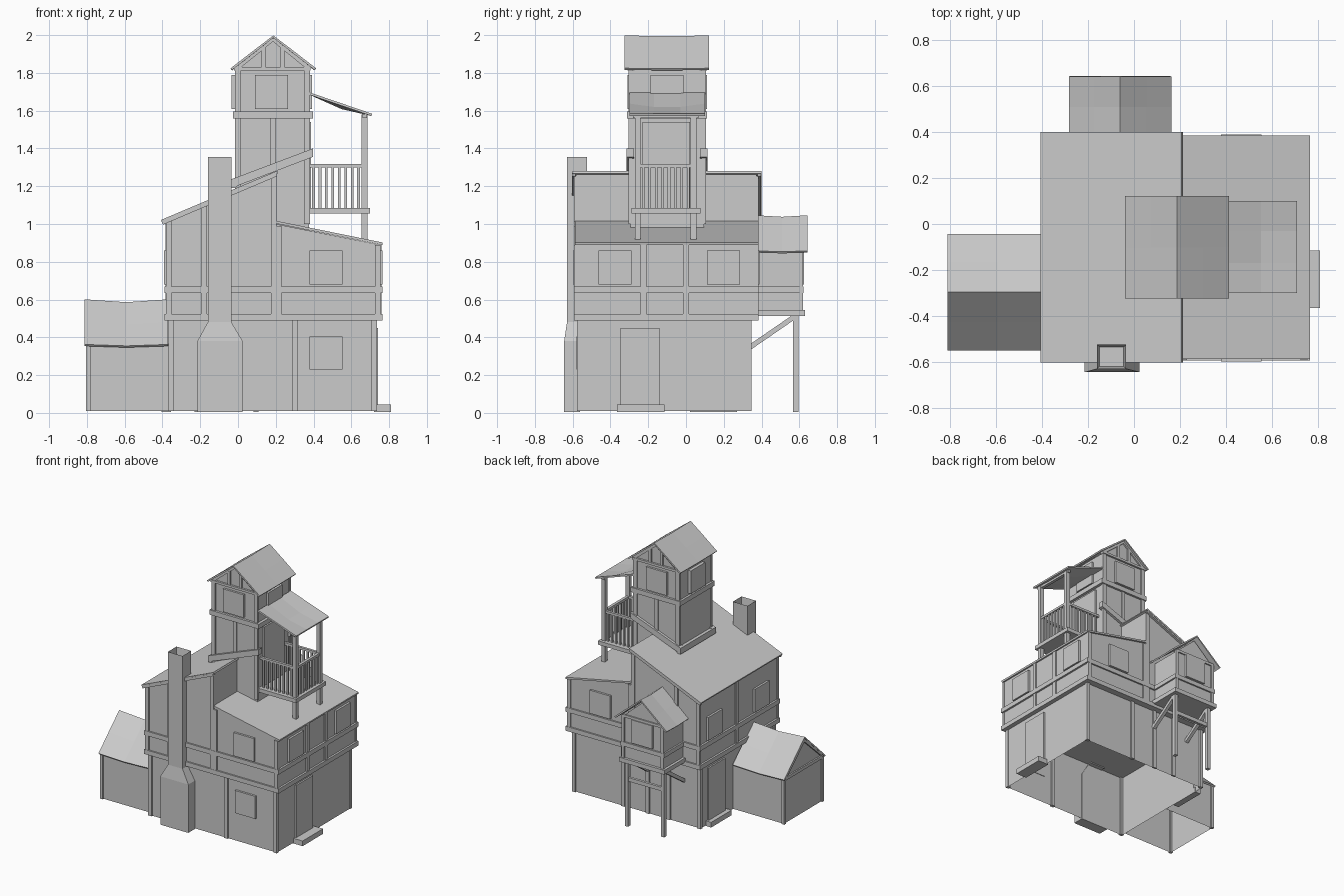
import bpy, bmesh
from mathutils import Vector

if "Cube" in bpy.data.objects:
    bpy.data.objects.remove(bpy.data.objects["Cube"])

mat = bpy.data.materials.new("plain_grey")
mat.diffuse_color = (0.6, 0.6, 0.6, 1)
mat.use_nodes = True
mat.node_tree.nodes["Principled BSDF"].inputs["Base Color"].default_value = mat.diffuse_color


def finish(name, bm):
    bmesh.ops.recalc_face_normals(bm, faces=bm.faces)
    me = bpy.data.meshes.new(name)
    bm.to_mesh(me)
    bm.free()
    me.materials.append(mat)
    ob = bpy.data.objects.new(name, me)
    bpy.context.collection.objects.link(ob)
    return ob


def prism(name, pts, axis, a, b, open_bottom=False):
    """Extrude a 2D profile along axis x (pts=y,z), y (pts=x,z) or z (pts=x,y)."""
    def put(p, t):
        return {'x': (t, p[0], p[1]), 'y': (p[0], t, p[1]), 'z': (p[0], p[1], t)}[axis]
    bm = bmesh.new()
    lo = [bm.verts.new(put(p, a)) for p in pts]
    hi = [bm.verts.new(put(p, b)) for p in pts]
    bm.faces.new(lo)
    bm.faces.new(hi)
    n = len(pts)
    for i in range(n):
        j = (i + 1) % n
        bm.faces.new((lo[i], lo[j], hi[j], hi[i]))
    bmesh.ops.recalc_face_normals(bm, faces=bm.faces)
    if open_bottom:
        bm.normal_update()
        bmesh.ops.delete(bm, geom=[f for f in bm.faces if f.normal.z < -0.9], context='FACES_ONLY')
    return finish(name, bm)


def box(name, x0, x1, y0, y1, z0, z1, open_bottom=False):
    return prism(name, [(x0, y0), (x1, y0), (x1, y1), (x0, y1)], 'z', z0, z1, open_bottom)


def beam(name, p, q, w=0.03):
    """Square timber between two points."""
    p, q = Vector(p), Vector(q)
    bm = bmesh.new()
    bmesh.ops.create_cube(bm, size=1)
    bmesh.ops.scale(bm, vec=(w, w, (q - p).length), verts=bm.verts)
    ob = finish(name, bm)
    ob.location = (p + q) / 2
    ob.rotation_euler = (q - p).to_track_quat('Z', 'Y').to_euler()
    return ob


def sheet(name, rows, t=0.012):
    """Roof skin from rows of points, thickened."""
    bm = bmesh.new()
    vs = [[bm.verts.new(p) for p in r] for r in rows]
    for r0, r1 in zip(vs, vs[1:]):
        for i in range(len(r0) - 1):
            bm.faces.new((r0[i], r0[i + 1], r1[i + 1], r1[i]))
    ob = finish(name, bm)
    m = ob.modifiers.new("thickness", 'SOLIDIFY')
    m.thickness = t
    m.offset = 0
    return ob


def gable(name, along, a, b, c, half, eave, ridge, sag):
    """Slightly sagging gable roof with its ridge along x or y."""
    rows = []
    for t, dz in ((a, 0), ((a + b) / 2, -sag), (b, 0)):
        prof = [(c - half, eave + dz / 2), (c - half / 2, (eave + ridge) / 2 + dz), (c, ridge + dz),
                (c + half / 2, (eave + ridge) / 2 + dz), (c + half, eave + dz / 2)]
        rows.append([(u, t, z) if along == 'y' else (t, u, z) for u, z in prof])
    return sheet(name, rows)


def band(name, x0, x1, y0, y1, z0, z1):
    return box(name, x0, x1, y0, y1, z0, z1)


def plate(name, face, pos, c, z0, z1, w=0.175, t=0.016):
    """Window or door panel standing out of a wall at pos; face is one of -x +x -y +y."""
    s = t if face[0] == '+' else -t
    a, b = sorted((pos - 0.004 * (1 if s > 0 else -1), pos + s))
    if face[1] == 'x':
        return box(name, a, b, c - w / 2, c + w / 2, z0, z1)
    return box(name, c - w / 2, c + w / 2, a, b, z0, z1)


# Ground floor, open underneath
box("ground_floor", -0.36, 0.73, -0.565, 0.335, 0.01, 0.5, True)
for x in (-0.353, 0.3, 0.722):
    for y in (-0.565, 0.335):
        box("ground_post", x - 0.014, x + 0.014, y - 0.012, y + 0.012, 0.01, 0.5)
for x in (-0.09, 0.09):
    box("ground_post_back", x - 0.014, x + 0.014, 0.33, 0.345, 0.01, 0.5)

# Upper floor: tall left half and low right half
Y0, Y1 = -0.582, 0.373
prism("upper_left", [(-0.375, 0.5), (0.2, 0.5), (0.2, 1.262), (-0.375, 1.02)], 'y', Y0, Y1)
prism("upper_right", [(0.2, 0.5), (0.75, 0.5), (0.75, 0.89), (0.2, 1.0)], 'y', Y0, Y1)
for z in (0.488, 0.635):
    band("floor_band", -0.39, 0.765, Y0 - 0.012, Y1 + 0.012, z, z + 0.035)
for y in (Y0, Y1):
    for x, top in ((-0.367, 1.02), (-0.18, 1.1), (0.19, 1.255), (0.215, 0.99), (0.74, 0.89)):
        box("upper_stud", x - 0.015, x + 0.015, y - 0.01, y + 0.01, 0.5, top)
for x, y, top in ((0.75, -0.225, 0.89), (0.75, 0.0, 0.89), (-0.375, -0.08, 1.02)):
    box("upper_side_stud", x - 0.01, x + 0.01, y - 0.016, y + 0.016, 0.5, top)

# Shed roofs
sheet("left_roof", [[(-0.405, y, 1.015), (0.21, y, 1.275)] for y in (-0.602, 0.4)], 0.014)
sheet("right_roof", [[(0.2, y, 1.01), (0.765, y, 0.895)] for y in (-0.588, 0.385)], 0.014)
for y in (-0.594, 0.388):
    beam("left_roof_rafter", (-0.4, y, 1.005), (0.205, y, 1.262), 0.018)

# Windows and doors of the main body
plate("window_front", '-y', -0.565, 0.467, 0.23, 0.405)
for y, s in ((Y0, '-y'), (Y1, '+y')):
    plate("window_upper", s, y, 0.467, 0.68, 0.86)
for y in (-0.375, 0.198):
    plate("window_right", '+x', 0.75, y, 0.68, 0.86)
    plate("window_left", '-x', -0.375, y, 0.68, 0.86)
plate("door_right", '+x', 0.73, -0.243, 0.04, 0.45, 0.205, 0.012)
plate("door_left", '-x', -0.36, 0.15, 0.04, 0.45, 0.205, 0.012)
box("step_right", 0.72, 0.81, -0.365, -0.115, 0.005, 0.045)
box("step_left", -0.405, -0.355, 0.02, 0.27, 0.005, 0.045)

# Chimney: wide foot, shoulder and hollow stack
box("chimney_foot", -0.215, 0.025, -0.645, -0.56, 0.005, 0.38)
bm = bmesh.new()
low = [bm.verts.new(p) for p in ((-0.215, -0.645, 0.38), (0.025, -0.645, 0.38), (0.025, -0.56, 0.38), (-0.215, -0.56, 0.38))]
top = [bm.verts.new(p) for p in ((-0.16, -0.63, 0.48), (-0.035, -0.63, 0.48), (-0.035, -0.56, 0.48), (-0.16, -0.56, 0.48))]
for i in range(4):
    j = (i + 1) % 4
    bm.faces.new((low[i], low[j], top[j], top[i]))
finish("chimney_shoulder", bm)
bm = bmesh.new()
bmesh.ops.create_cube(bm, size=1)
bmesh.ops.scale(bm, vec=(0.125, 0.105, 0.875), verts=bm.verts)
bmesh.ops.translate(bm, vec=(-0.0975, -0.5775, 0.9175), verts=bm.verts)
cap = [f for f in bm.faces if f.normal.z > 0.9]
bmesh.ops.inset_region(bm, faces=cap, thickness=0.014)
bmesh.ops.translate(bm, vec=(0, 0, -0.08), verts=list(cap[0].verts))
finish("chimney_stack", bm)

# Left annex with a gable roof
prism("annex", [(-0.53, 0.01), (-0.065, 0.01), (-0.065, 0.365), (-0.297, 0.575), (-0.53, 0.365)],
      'x', -0.795, -0.36, True)
gable("annex_roof", 'x', -0.812, -0.37, -0.297, 0.25, 0.358, 0.595, 0.015)
for y in (-0.53, -0.065):
    box("annex_post", -0.806, -0.782, y - 0.012, y + 0.012, 0.01, 0.37)
    beam("annex_verge", (-0.8, y, 0.365), (-0.8, -0.297, 0.575), 0.02)
box("annex_tie", -0.806, -0.79, -0.53, -0.065, 0.345, 0.37)

# Back bay on stilts
prism("bay", [(-0.235, 0.53), (0.115, 0.53), (0.115, 0.86), (-0.06, 1.015), (-0.235, 0.86)], 'y', 0.36, 0.61)
gable("bay_roof", 'y', 0.375, 0.643, -0.06, 0.22, 0.853, 1.04, 0.008)
box("bay_floor", -0.255, 0.135, 0.36, 0.63, 0.512, 0.545)
box("bay_band", -0.247, 0.127, 0.36, 0.622, 0.635, 0.668)
plate("bay_window", '+y', 0.61, -0.06, 0.68, 0.86)
box("bay_tie", -0.235, 0.115, 0.605, 0.62, 0.86, 0.88)
for s in (-1, 1):
    x = -0.06 + s * 0.155
    box("bay_stilt", x - 0.014, x + 0.014, 0.566, 0.595, 0.005, 0.515)
    beam("bay_brace", (x, 0.335, 0.345), (x, 0.575, 0.51), 0.026)
    xc = -0.06 + s * 0.168
    box("bay_corner", xc - 0.012, xc + 0.012, 0.6, 0.62, 0.53, 0.87)
box("bay_cross_beam", -0.215, 0.095, 0.57, 0.59, 0.355, 0.385)

# Tower
box("tower", -0.01, 0.375, -0.295, 0.095, 0.95, 1.82)
prism("tower_gable", [(-0.01, 1.82), (0.375, 1.82), (0.185, 1.985)], 'y', -0.295, 0.095)
gable("tower_roof", 'y', -0.325, 0.122, 0.187, 0.222, 1.82, 1.992, 0.004)
box("tower_band", -0.027, 0.397, -0.313, 0.112, 1.558, 1.595)
for y in (-0.295, 0.095):
    for x in (0.0, 0.365):
        box("tower_corner", x - 0.016, x + 0.016, y - 0.01, y + 0.01, 1.0, 1.82)
    box("tower_stud", 0.17, 0.2, y - 0.008, y + 0.008, 1.2, 1.56)
    box("tower_tie", -0.02, 0.385, y - 0.015, y + 0.015, 1.812, 1.83)
    for x in (0.135, 0.235):
        box("gable_stud", x - 0.01, x + 0.01, y - 0.012, y + 0.012, 1.82, 1.935)
    for x in (-0.01, 0.38):
        beam("gable_verge", (x, y, 1.822), (0.185, y, 1.98), 0.022)
    prism("tower_skirt", [(-0.035, 1.19), (0.397, 1.355), (0.397, 1.4), (-0.035, 1.237)], 'y', y - 0.02, y + 0.02)
box("tower_skirt_left", -0.035, -0.005, -0.315, 0.115, 1.19, 1.237)
plate("tower_window_front", '-y', -0.295, 0.177, 1.61, 1.788)
plate("tower_window_back", '+y', 0.095, 0.177, 1.61, 1.788)
plate("tower_window_left", '-x', -0.01, -0.1, 1.61, 1.788, t=0.024)
plate("tower_window_right", '+x', 0.375, -0.1, 1.61, 1.788)
plate("balcony_door", '+x', 0.375, -0.105, 1.085, 1.54, 0.25, 0.012)

# Balcony: deck, posts, railing and sagging awning
box("balcony_deck", 0.37, 0.7, -0.288, 0.078, 1.055, 1.085)
for y in (-0.255, 0.04):
    box("balcony_post", 0.655, 0.686, y - 0.015, y + 0.015, 0.915, 1.58)
    box("side_rail", 0.375, 0.66, y - 0.01, y + 0.01, 1.3, 1.318)
    for i in range(8):
        x = 0.4 + i * 0.034
        box("side_baluster", x - 0.007, x + 0.007, y - 0.006, y + 0.006, 1.08, 1.305)
box("front_rail", 0.66, 0.682, -0.255, 0.04, 1.3, 1.318)
for i in range(8):
    y = -0.226 + i * 0.034
    box("front_baluster", 0.665, 0.677, y - 0.007, y + 0.007, 1.08, 1.305)
box("awning_beam", 0.658, 0.682, -0.28, 0.065, 1.562, 1.582)
sheet("awning", [[(0.38, y, 1.69), (0.55, y, 1.632 - d), (0.708, y, 1.578)]
                 for y, d in ((-0.3, 0), (-0.17, 0.018), (-0.03, 0.018), (0.1, 0))], 0.012)
